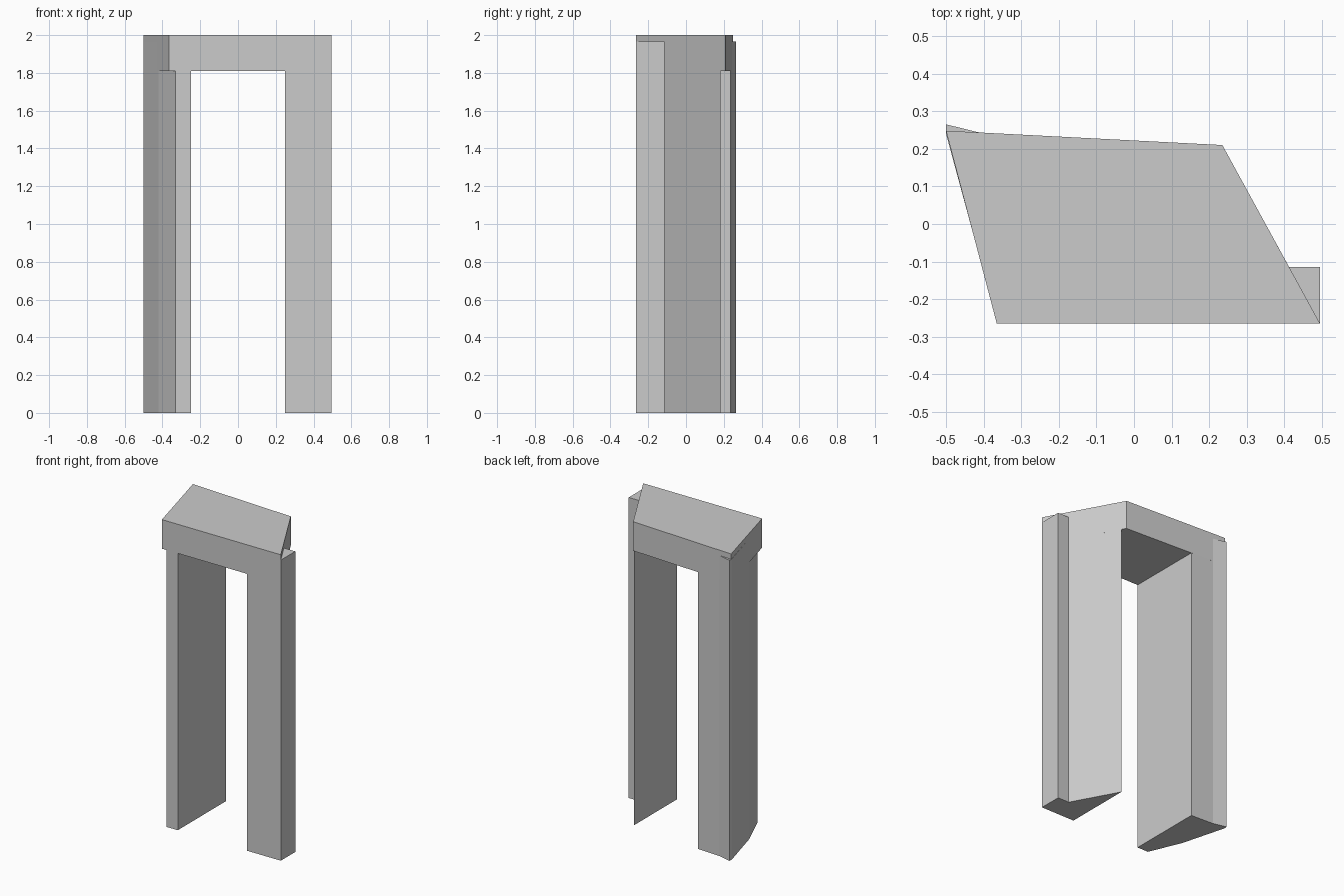
import bpy, bmesh

if "Cube" in bpy.data.objects:
    bpy.data.objects.remove(bpy.data.objects["Cube"])


def prism(name, outline, z0, z1):
    """Extrude a counter-clockwise plan outline from z0 up to z1."""
    bm = bmesh.new()
    base = bm.faces.new([bm.verts.new((x, y, z0)) for x, y in outline])
    top = bmesh.ops.extrude_face_region(bm, geom=[base])["geom"]
    verts = [v for v in top if isinstance(v, bmesh.types.BMVert)]
    bmesh.ops.translate(bm, verts=verts, vec=(0, 0, z1 - z0))
    bmesh.ops.recalc_face_normals(bm, faces=bm.faces)
    mesh = bpy.data.meshes.new(name)
    bm.to_mesh(mesh)
    bm.free()
    obj = bpy.data.objects.new(name, mesh)
    bpy.context.collection.objects.link(obj)
    return obj


FRONT = -0.265   # shared front plane
LEG_TOP = 1.965  # legs run up inside the lintel, corners peek out

# Lintel: skewed slab across the opening
prism("lintel", [(-0.365, FRONT), (0.495, FRONT), (0.235, 0.21), (-0.5, 0.248)],
      1.81, 2.0)

# Left leg: faceted outer side and a small spur at the back corner
prism("left_leg", [(-0.33, FRONT), (-0.25, FRONT), (-0.25, 0.235), (-0.41, 0.243),
                   (-0.5, 0.265), (-0.5, 0.24), (-0.42, -0.055)], 0, LEG_TOP)

# Right leg: square front corner, slanted back following the lintel
prism("right_leg", [(0.25, FRONT), (0.495, FRONT), (0.495, -0.115),
                    (0.413, -0.115), (0.25, 0.182)], 0, LEG_TOP)
